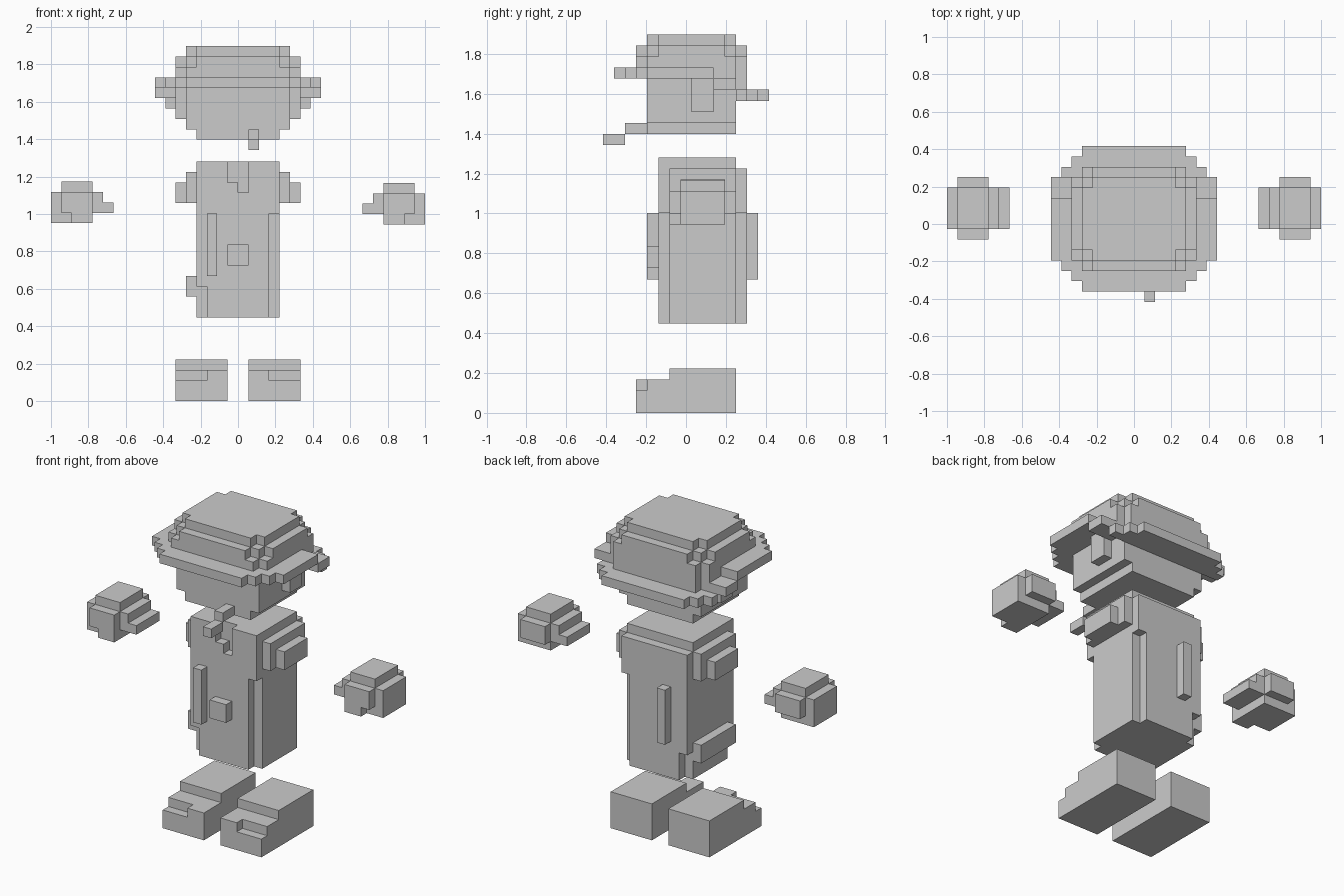
import bpy, bmesh

if "Cube" in bpy.data.objects:
    bpy.data.objects.remove(bpy.data.objects["Cube"])

U = 1 / 18  # edge length of one cube of the block grid


def fill(boxes):
    """Set of grid cells covered by boxes (x0, x1, y0, y1, z0, z1)."""
    return {(x, y, z)
            for x0, x1, y0, y1, z0, z1 in boxes
            for x in range(x0, x1) for y in range(y0, y1) for z in range(z0, z1)}


def mirrored(boxes):
    return boxes + [(-b[1], -b[0], *b[2:]) for b in boxes]


def flip(cells):
    return {(-x - 1, y, z) for x, y, z in cells}


def part(name, cells, lift=0.0):
    """Skin a set of cells with its outer faces and merge the flat areas."""
    bm = bmesh.new()
    verts = {}

    def vert(p):
        if p not in verts:
            verts[p] = bm.verts.new((p[0] * U, (p[1] - 0.5) * U, p[2] * U + lift))
        return verts[p]

    for c in cells:
        for axis in range(3):
            for side in (0, 1):
                n = list(c)
                n[axis] += 1 if side else -1
                if tuple(n) in cells:
                    continue
                a, b = (axis + 1) % 3, (axis + 2) % 3
                ring = []
                for da, db in ((0, 0), (1, 0), (1, 1), (0, 1)):
                    p = list(c)
                    p[axis] += side
                    p[a] += da
                    p[b] += db
                    ring.append(vert(tuple(p)))
                bm.faces.new(ring if side else ring[::-1])
    bmesh.ops.dissolve_limit(bm, angle_limit=0.01, verts=bm.verts, edges=bm.edges)
    mesh = bpy.data.meshes.new(name)
    bm.to_mesh(mesh)
    bm.free()
    obj = bpy.data.objects.new(name, mesh)
    bpy.context.collection.objects.link(obj)
    return obj


# Head with ears, tilted hat brim, stepped crown and the pipe in the mouth
head = [(-4, 4, -3, 5, 25, 26), (-5, 5, -3, 5, 26, 31)]
ears = mirrored([(5, 6, 1, 3, 27, 30)])
brim = []
for y, half in zip(range(-6, 8), (5, 6, 7, 8, 8, 8, 8, 8, 8, 8, 8, 7, 6, 5)):
    z = 30 if y < 3 else 29 if y < 5 else 28
    brim.append((-half, half, y, y + 1, z, z + 1))
crown = [(-6, 6, -3, 5, 30, 32), (-5, 5, -4, 6, 30, 32), (-5, 5, 3, 6, 29, 30),
         (-6, 6, -2, 4, 32, 33), (-5, 5, -3, 5, 32, 33), (-4, 4, -4, 6, 32, 33),
         (-5, 5, -2, 4, 33, 34), (-4, 4, -3, 5, 33, 34)]
pipe = [(1, 2, -5, -3, 25, 26), (1, 2, -7, -5, 24, 25)]
part("head_and_hat", fill(head + ears + brim + crown + pipe), 0.009)

# Torso with notched corners, open collar, shoulders, belt pouch and trim
torso = fill([(-4, 4, -2, 6, 8, 22), (-4, 4, -2, 5, 22, 23)])
for y in (-2, 5):
    torso -= fill([(3, 4, y, y + 1, 8, 18), (-4, -3, y, y + 1, 8, 11)])
torso -= fill([(-1, 1, -2, -1, 21, 23), (0, 1, -2, -1, 20, 21)])
shoulders = mirrored([(4, 5, -1, 5, 19, 22), (5, 6, 0, 4, 19, 21)])
trim = [(-5, -4, -1, 5, 10, 12), (-3, -2, -3, -2, 12, 18),
        (-1, 1, -3, -2, 13, 15), (-2, -1, 6, 7, 12, 18)]
part("torso", torso | fill(shoulders + trim), 0.003)

# Floating hands
hand = fill([(14, 18, 0, 4, 17, 20), (14, 17, -1, 0, 18, 20), (14, 16, -1, 0, 17, 18),
             (14, 17, 4, 5, 18, 20), (14, 17, 0, 4, 20, 21),
             (13, 14, 0, 4, 18, 20), (12, 13, 0, 4, 18, 19)])
part("right_hand", hand)
part("left_hand", flip(hand), 0.007)

# Shoes with a stepped toe
shoe = fill([(1, 6, -4, 5, 0, 3), (1, 6, -1, 5, 3, 4)]) - fill([(3, 6, -4, -3, 2, 3)])
part("right_shoe", shoe)
part("left_shoe", flip(shoe))
